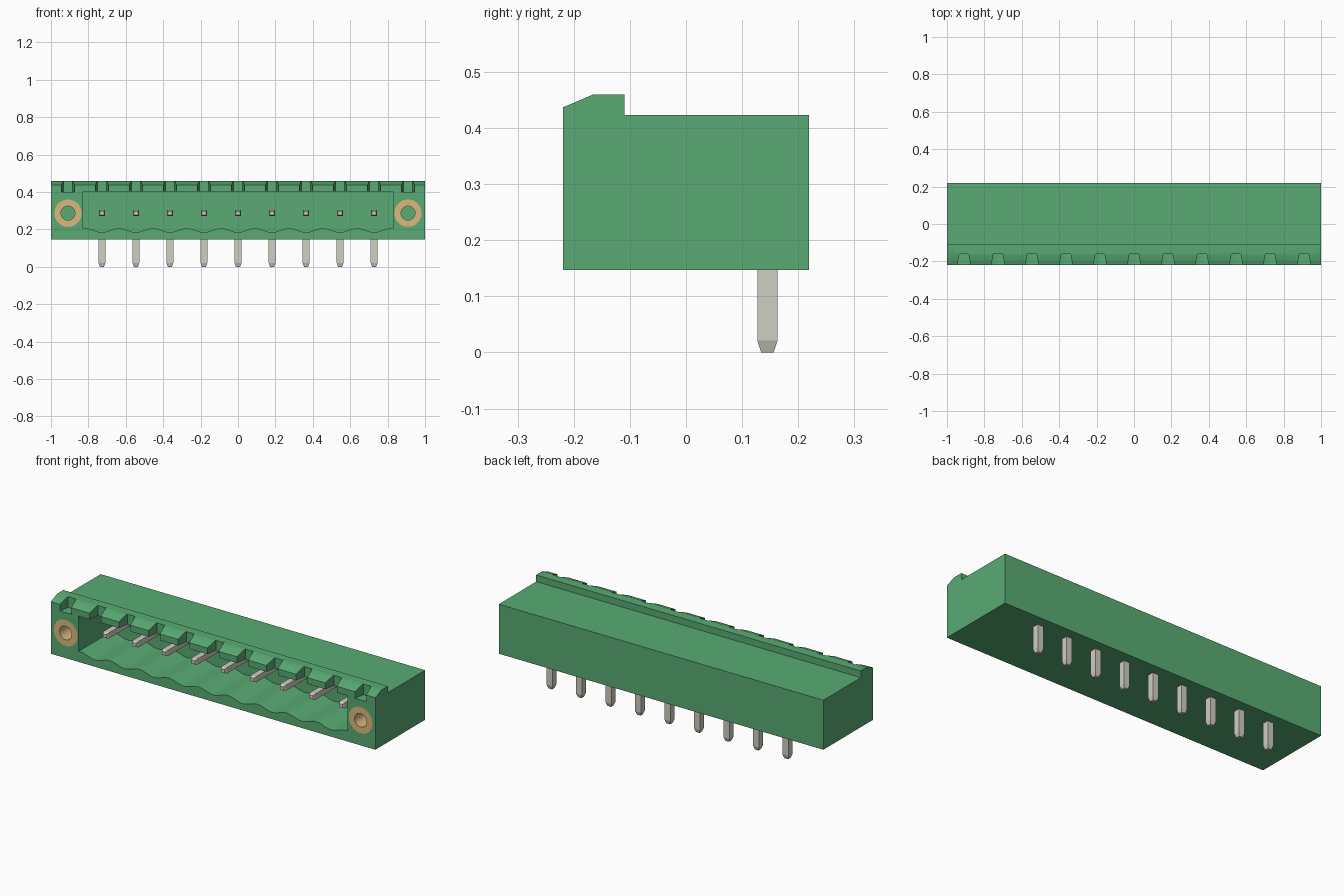
import bpy, bmesh, math
from mathutils import Vector

if "Cube" in bpy.data.objects:
    bpy.data.objects.remove(bpy.data.objects["Cube"], do_unlink=True)

PITCH = 2 / 11
PIN_X = [(i - 4) * PITCH for i in range(9)]
FLANGE_X = [-5 * PITCH, 5 * PITCH]
FRONT, BACK = -0.219, 0.219
BASE, AXIS_Z, ROOF = 0.147, 0.287, 0.402


def material(name, rgb):
    m = bpy.data.materials.new(name)
    m.use_nodes = True
    m.diffuse_color = (*rgb, 1)
    bsdf = m.node_tree.nodes["Principled BSDF"]
    bsdf.inputs["Base Color"].default_value = (*rgb, 1)
    bsdf.inputs["Roughness"].default_value = 0.6
    return m


GREEN = material("green plastic", (0.10, 0.41, 0.175))
TIN = material("tinned metal", (0.63, 0.62, 0.54))
BRASS = material("brass", (0.70, 0.49, 0.21))


def loft(bm, rings):
    """Skin a list of equal-length point rings and cap both ends."""
    loops = [[bm.verts.new(p) for p in ring] for ring in rings]
    n = len(loops[0])
    for a, b in zip(loops, loops[1:]):
        for i in range(n):
            j = (i + 1) % n
            bm.faces.new((a[i], a[j], b[j], b[i]))
    bm.faces.new(loops[0])
    bm.faces.new(loops[-1])


def finish(bm, name, mat):
    bmesh.ops.recalc_face_normals(bm, faces=bm.faces[:])
    me = bpy.data.meshes.new(name)
    bm.to_mesh(me)
    bm.free()
    me.materials.append(mat)
    ob = bpy.data.objects.new(name, me)
    bpy.context.collection.objects.link(ob)
    return ob


def smooth(ob):
    bpy.ops.object.select_all(action='DESELECT')
    ob.select_set(True)
    bpy.context.view_layer.objects.active = ob
    bpy.ops.object.shade_smooth_by_angle(angle=math.radians(30))


def circle(x, y, r, n=40):
    return [Vector((x + r * math.cos(2 * math.pi * i / n), y,
                    AXIS_Z + r * math.sin(2 * math.pi * i / n))) for i in range(n)]


def cut(ob, bm, name):
    cutter = finish(bm, name, GREEN)
    mod = ob.modifiers.new(name, 'BOOLEAN')
    mod.operation, mod.solver, mod.object = 'DIFFERENCE', 'EXACT', cutter
    bpy.context.view_layer.objects.active = ob
    bpy.ops.object.modifier_apply(modifier=name)
    bpy.data.objects.remove(cutter, do_unlink=True)


# Housing: side profile with the raised front ridge, swept along x
profile = [(FRONT, BASE), (BACK, BASE), (BACK, 0.423), (-0.11, 0.423),
           (-0.11, 0.46), (-0.165, 0.46), (FRONT, 0.437)]
bm = bmesh.new()
loft(bm, [[(x, y, z) for y, z in profile] for x in (-1, 1)])
housing = finish(bm, "housing", GREEN)

# Socket with a scalloped floor, plus the two round insert pockets
bm = bmesh.new()
steps = 9 * 10
floor = [(-0.829, 0.206)]
for i in range(steps + 1):
    x = -4.5 * PITCH + i * PITCH / 10
    floor.append((x, 0.1955 - 0.0105 * math.cos(2 * math.pi * x / PITCH)))
floor += [(0.829, 0.206), (0.829, ROOF), (-0.829, ROOF)]
loft(bm, [[(x, y, z) for x, z in floor] for y in (FRONT - 0.1, 0.07)])
for x in FLANGE_X:
    loft(bm, [circle(x, y, 0.073) for y in (FRONT - 0.1, 0.0)])
cut(housing, bm, "socket_cutter")

# Tapered notches through the ridge, open to the socket above each pin
bm = bmesh.new()
for x in PIN_X + FLANGE_X:
    bottom = 0.40 if x in FLANGE_X else 0.39
    plan = [(-0.039, FRONT - 0.02), (0.039, FRONT - 0.02), (0.035, FRONT),
            (0.025, -0.16), (-0.025, -0.16), (-0.035, FRONT)]
    loft(bm, [[(x + dx, y, z) for dx, y in plan] for z in (bottom, 0.5)])
cut(housing, bm, "notch_cutter")
smooth(housing)

# Threaded-insert sleeves in both flanges
for side, x in zip(("right", "left"), FLANGE_X):
    bm = bmesh.new()
    path = [(FRONT, 0.0375), (FRONT, 0.073), (0.0, 0.073), (0.0, 0.0375)]
    loops = [[bm.verts.new(p) for p in circle(x, y, r)] for y, r in path]
    n = len(loops[0])
    for a, b in zip(loops, loops[1:] + loops[:1]):
        for i in range(n):
            j = (i + 1) % n
            bm.faces.new((a[i], a[j], b[j], b[i]))
    smooth(finish(bm, side + "_insert_sleeve", BRASS))

# Angled pins: contact pointing forward, solder tail pointing down
SQUARE = [(-1, -1), (1, -1), (1, 1), (-1, 1)]
for k, x in enumerate(PIN_X):
    bm = bmesh.new()
    loft(bm, [[(x + h * a, y, AXIS_Z + h * b) for a, b in SQUARE]
              for y, h in ((-0.135, 0.010), (-0.122, 0.016), (0.145, 0.016))])
    loft(bm, [[(x + h * a, 0.145 + h * b, z) for a, b in SQUARE]
              for z, h in ((0.0, 0.011), (0.021, 0.018), (AXIS_Z + 0.018, 0.018))])
    finish(bm, f"pin_{k + 1}", TIN)
